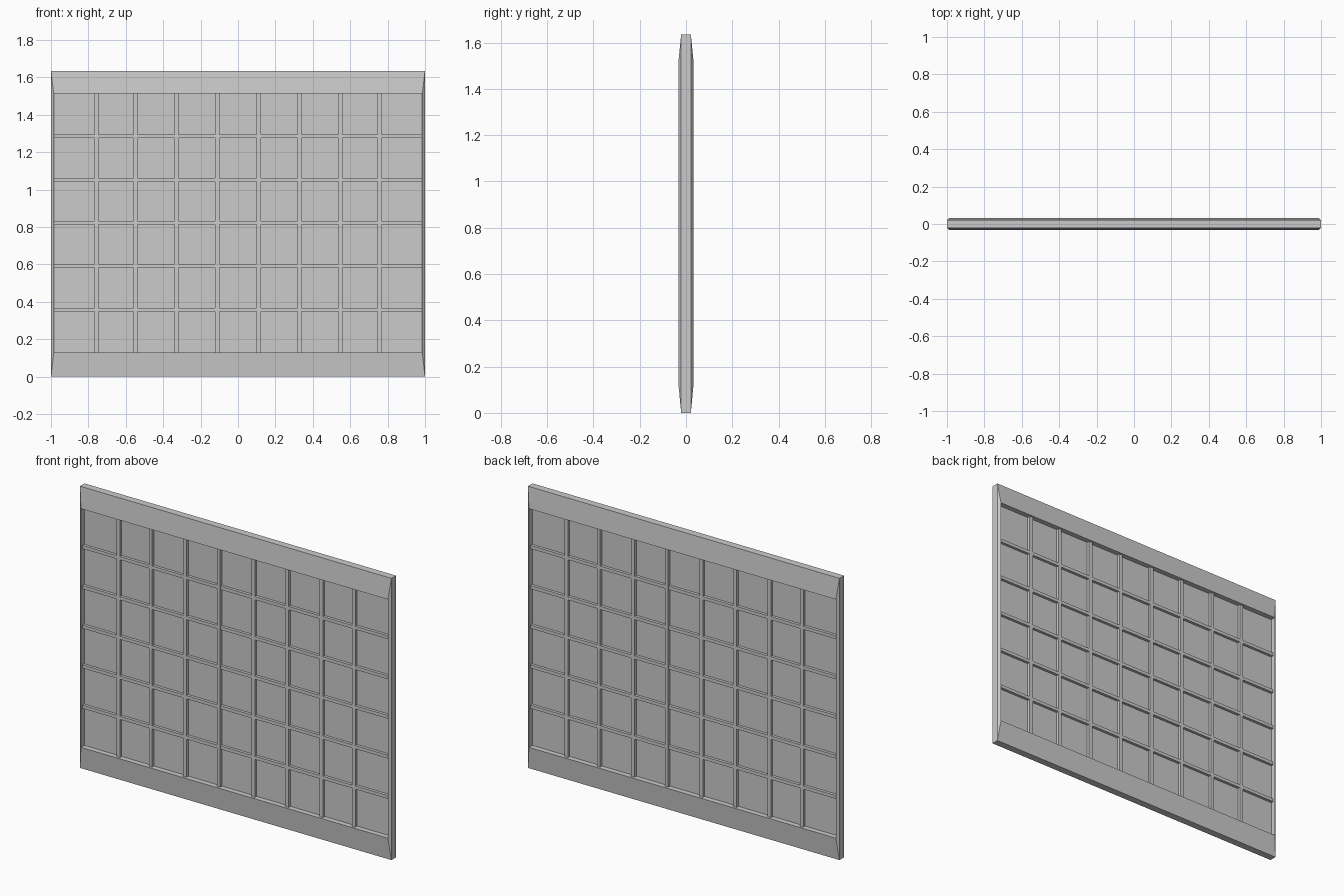
import bpy, bmesh

if "Cube" in bpy.data.objects:
    bpy.data.objects.remove(bpy.data.objects["Cube"])

W, H = 1.0, 1.635            # half width, full height
IX, Z0, Z1 = 0.985, 0.128, 1.513   # inner opening
EDGE, FACE = 0.021, 0.033    # half thickness at outer rim and at opening


def box(name, x0, x1, y, z0, z1):
    """Box symmetric in y with half thickness y."""
    me = bpy.data.meshes.new(name)
    bm = bmesh.new()
    bmesh.ops.create_cube(bm, size=1)
    for v in bm.verts:
        v.co = (x0 if v.co.x < 0 else x1,
                y if v.co.y > 0 else -y,
                z0 if v.co.z < 0 else z1)
    bm.to_mesh(me)
    bm.free()
    ob = bpy.data.objects.new(name, me)
    bpy.context.collection.objects.link(ob)
    return ob


# Frame: mitred ring, thinner at the outer rim than at the opening
def ring(bm, hx, z0, z1, y):
    return [bm.verts.new(c) for c in
            ((-hx, y, z0), (hx, y, z0), (hx, y, z1), (-hx, y, z1))]


bm = bmesh.new()
loops = [ring(bm, W, 0, H, -EDGE), ring(bm, IX, Z0, Z1, -FACE),
         ring(bm, IX, Z0, Z1, FACE), ring(bm, W, 0, H, EDGE)]
for i in range(4):
    a, b = loops[i], loops[(i + 1) % 4]
    for k in range(4):
        n = (k + 1) % 4
        bm.faces.new((a[k], a[n], b[n], b[k]))
bmesh.ops.recalc_face_normals(bm, faces=bm.faces)
me = bpy.data.meshes.new("window_frame")
bm.to_mesh(me)
bm.free()
bpy.context.collection.objects.link(bpy.data.objects.new("window_frame", me))

# Glass pane in the middle of the frame
box("glass_pane", -IX, IX, 0.003, Z0, Z1)

# Vertical glazing bars, mirrored about the centre
BAR = 0.011
for i, x in enumerate((0.111, 0.328, 0.548, 0.756)):
    for side, s in (("left", -1), ("right", 1)):
        box(f"vertical_bar_{side}_{i + 1}", s * x - BAR, s * x + BAR, 0.02, Z0, Z1)

# Horizontal glazing bars
for i, z in enumerate((0.358, 0.592, 0.823, 1.052, 1.285)):
    box(f"horizontal_bar_{i + 1}", -IX, IX, 0.0195, z - 0.0095, z + 0.0095)
